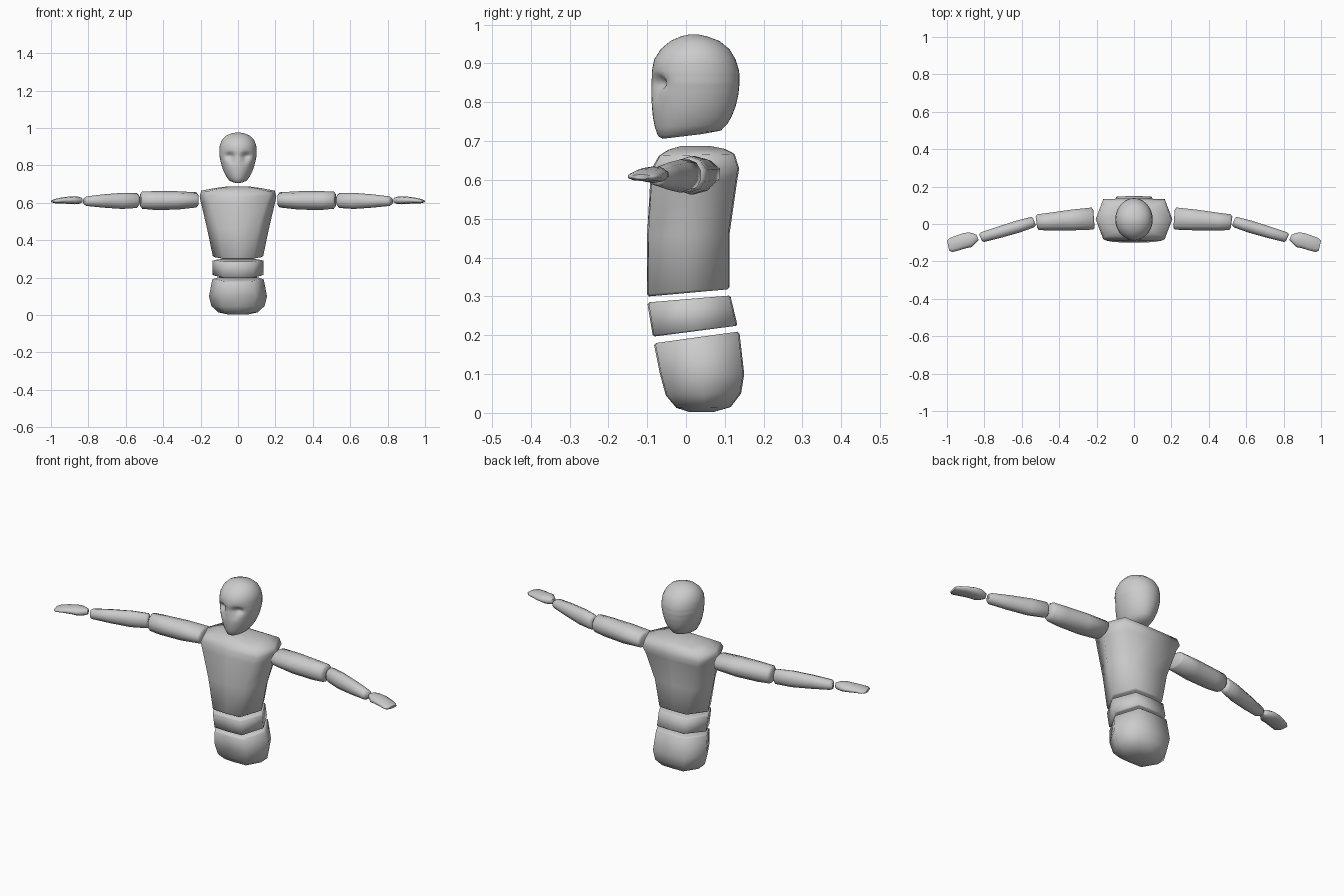
import bpy, bmesh, math
from mathutils import Vector

grey = bpy.data.materials.new("plain grey")
grey.diffuse_color = (0.6, 0.6, 0.6, 1)


def loft(name, rings, angle=65):
    """Skin a list of equal-length point rings and cap both ends."""
    bm = bmesh.new()
    rows = [[bm.verts.new(p) for p in r] for r in rings]
    n = len(rows[0])
    for a, b in zip(rows, rows[1:]):
        for i in range(n):
            j = (i + 1) % n
            bm.faces.new((a[i], a[j], b[j], b[i]))
    bm.faces.new(rows[0][::-1])
    bm.faces.new(rows[-1])
    bmesh.ops.recalc_face_normals(bm, faces=bm.faces)
    me = bpy.data.meshes.new(name)
    bm.to_mesh(me)
    bm.free()
    ob = bpy.data.objects.new(name, me)
    bpy.context.collection.objects.link(ob)
    me.materials.append(grey)
    bpy.ops.object.select_all(action='DESELECT')
    bpy.context.view_layer.objects.active = ob
    ob.select_set(True)
    bpy.ops.object.shade_smooth_by_angle(angle=math.radians(angle))
    return ob


def body_ring(w, corner, yf, yb, zf, zb):
    """Six-cornered trunk section, tilted from front height to back height."""
    m = (yf + yb) / 2
    pts = [(w, m), (w * corner, yb * .97 + m * .03), (0, yb), (-w * corner, yb * .97 + m * .03),
           (-w, m), (-w * corner, yf * .97 + m * .03), (0, yf), (w * corner, yf * .97 + m * .03)]
    return [(x, y, zf + (zb - zf) * (y - yf) / (yb - yf)) for x, y in pts]


# Trunk: half width, corner fraction, front y, back y, front z, back z
loft("chest", [body_ring(*r) for r in [
    (.125, .6, -.096, .106, .300, .318), (.135, .6, -.1, .112, .306, .324),
    (.165, .65, -.1, .112, .46, .46), (.198, .75, -.092, .132, .6, .6),
    (.205, .8, -.085, .137, .635, .63), (.197, .8, -.07, .125, .662, .667),
    (.12, .8, -.045, .1, .678, .68), (.05, .8, -.01, .06, .688, .688)]])
loft("waist", [body_ring(*r) for r in [
    (.125, .6, -.08, .128, .197, .224), (.135, .6, -.086, .132, .201, .228),
    (.137, .6, -.099, .115, .28, .299), (.127, .6, -.094, .110, .285, .302)]])
loft("pelvis", [body_ring(*r) for r in [
    (.05, .6, .01, .07, .002, .002), (.105, .6, -.025, .115, .013, .015),
    (.142, .6, -.052, .142, .045, .05), (.155, .6, -.067, .15, .1, .1),
    (.138, .6, -.082, .138, .175, .204), (.128, .6, -.077, .132, .18, .209)]])


# Head: z, half width, front y, back y, lift of the back
profile = [(.706, .028, -.06, .04, .012), (.713, .048, -.072, .09, .014), (.735, .062, -.08, .107, .01),
           (.76, .074, -.085, .118, .004), (.79, .085, -.088, .128, 0), (.82, .093, -.089, .135, 0),
           (.85, .099, -.089, .138, 0), (.88, .1, -.088, .137, 0), (.91, .097, -.082, .128, 0),
           (.937, .085, -.065, .112, 0), (.958, .065, -.04, .086, 0), (.97, .038, -.012, .053, 0),
           (.975, .012, .01, .03, 0)]


def head_section(z):
    for a, b in zip(profile, profile[1:]):
        if z <= b[0]:
            t = (z - a[0]) / (b[0] - a[0])
            return [p + (q - p) * t for p, q in zip(a, b)]
    return profile[-1]


def head_ring(z):
    z, w, yf, yb, lift = head_section(z)
    ring, n = [], 40
    for i in range(n):
        a = 2 * math.pi * i / n
        x, s = w * math.cos(a), math.sin(a)
        y = (yf + yb) / 2 + (yb - yf) / 2 * s
        if s < -.1:
            # eye sockets, and hollows beside the nose
            g = math.exp(-((abs(x) - .043) / .022) ** 2 - ((z - .85) / .018) ** 2)
            h = math.exp(-((abs(x) - .034) / .016) ** 2 - ((z - .822) / .018) ** 2)
            y += .028 * g + .010 * h
        ring.append((x, y, z + lift * (y - yf) / (yb - yf)))
    return ring


heights = [p[0] for p in profile] + [.775, .8, .81, .83, .838, .845, .857, .865, .872, .895]
loft("head", [head_ring(z) for z in sorted(heights)], 80)


# Arms: x, front y, back y, bottom z, top z
def limb_ring(x, yf, yb, z0, z1, side, slant):
    ring = []
    for i in range(10):
        a = 2 * math.pi * (i + .5) / 10
        c, s = math.cos(a), math.sin(a)
        y = (yf + yb) / 2 + (yb - yf) / 2 * c / .951
        z = (z0 + z1) / 2 + (z1 - z0) / 2 * s
        ring.append((side * (x + slant * c), y, z))
    return ring


limbs = {
    "upper_arm": (.004, [(.214, -.02, .075, .585, .645), (.222, -.03, .088, .575, .656),
                         (.33, -.034, .077, .563, .662), (.45, -.034, .06, .562, .662),
                         (.512, -.033, .052, .568, .66), (.522, -.02, .04, .58, .648)]),
    "forearm": (.008, [(.532, -.008, .032, .583, .642), (.542, -.018, .038, .572, .652),
                       (.62, -.046, .018, .567, .653), (.72, -.074, -.014, .574, .645),
                       (.81, -.096, -.044, .583, .634), (.821, -.09, -.054, .59, .626)]),
    "hand": (.006, [(.836, -.085, -.058, .6, .626), (.85, -.1, -.052, .594, .632),
                    (.875, -.124, -.045, .592, .635), (.905, -.13, -.048, .594, .633),
                    (.945, -.142, -.062, .596, .628), (.978, -.15, -.074, .597, .62),
                    (.994, -.142, -.09, .602, .614)]),
}
for part, (slant, sections) in limbs.items():
    for side, label in ((1, "right"), (-1, "left")):
        loft(f"{part}_{label}", [limb_ring(*s, side, slant) for s in sections])
